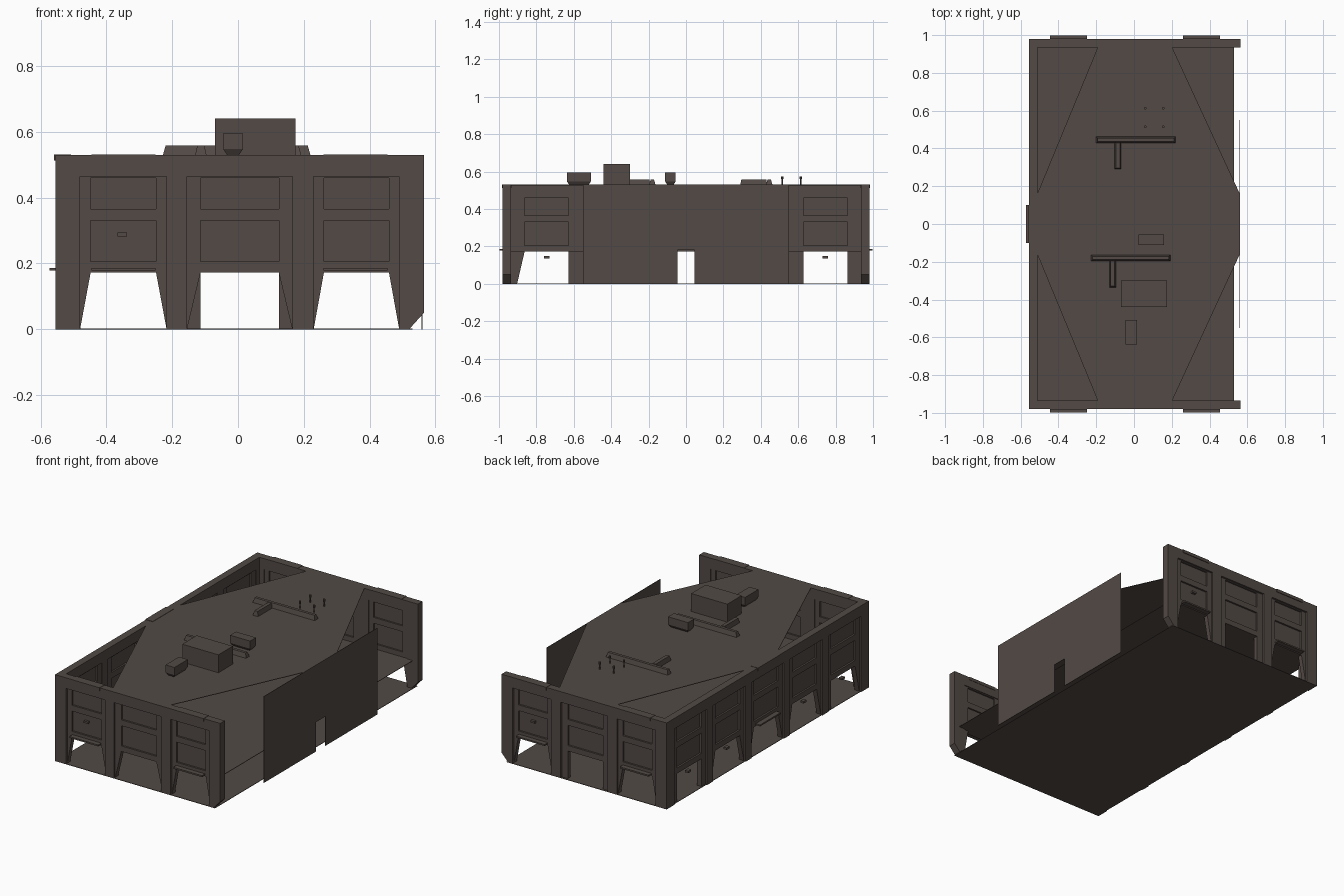
import bpy, bmesh, math
from mathutils import Vector

old = bpy.data.objects.get("Cube")
if old:
    bpy.data.objects.remove(old, do_unlink=True)

mat = bpy.data.materials.new("dark_brown_stone")
mat.use_nodes = True
COLOUR = (0.085, 0.068, 0.06, 1)
mat.diffuse_color = COLOUR
mat.node_tree.nodes["Principled BSDF"].inputs["Base Color"].default_value = COLOUR

TOP, CEIL, HEAD = 0.53, 0.172, 0.465   # wall top, opening top, bay top


def finish(name, bm):
    bmesh.ops.recalc_face_normals(bm, faces=bm.faces)
    mesh = bpy.data.meshes.new(name)
    bm.to_mesh(mesh)
    bm.free()
    mesh.materials.append(mat)
    ob = bpy.data.objects.new(name, mesh)
    bpy.context.collection.objects.link(ob)
    return ob


def prism(bm, pts, d0, d1, place):
    """Extrude a (u, z) outline from depth d0 to d1 and place it."""
    a = [bm.verts.new(place(u, d0, z)) for u, z in pts]
    b = [bm.verts.new(place(u, d1, z)) for u, z in pts]
    bm.faces.new(a)
    bm.faces.new(b)
    for i in range(len(a)):
        j = (i + 1) % len(a)
        bm.faces.new((a[i], a[j], b[j], b[i]))


def rect(u0, u1, z0, z1):
    return [(u0, z0), (u1, z0), (u1, z1), (u0, z1)]


def box(name, x, y, z, taper=0.0):
    """Box from ranges; taper pulls in the bottom (+) or the top (-)."""
    bm = bmesh.new()
    lo, hi = max(taper, 0), max(-taper, 0)
    rings = []
    for h, t in ((z[0], lo), (z[1], hi)):
        rings.append([bm.verts.new((px, py, h)) for px, py in
                      rect(x[0] + t, x[1] - t, y[0] + t, y[1] - t)])
    bm.faces.new(rings[0])
    bm.faces.new(rings[1])
    for i in range(4):
        j = (i + 1) % 4
        bm.faces.new((rings[0][i], rings[0][j], rings[1][j], rings[1][i]))
    return finish(name, bm)


def bay(bm, u0, u1, s, place, square):
    """Recessed bay: splayed stiles, rails and two sunken panels."""
    for edge, inner, sq in ((u0, u0 + s, square[0]), (u1, u1 - s, square[1])):
        foot = [(inner, 0)] if sq else []
        prism(bm, [(edge, 0)] + foot + [(inner, CEIL), (inner, HEAD), (edge, HEAD)],
              -0.04, -0.012, place)
    for z0, z1 in ((CEIL, 0.206), (0.33, 0.366), (0.46, HEAD)):
        prism(bm, rect(u0 + s, u1 - s, z0, z1), -0.04, -0.012, place)
    prism(bm, rect(u0 + s, u1 - s, CEIL, HEAD), -0.03, -0.023, place)


def wall(name, ends, bays, place, chamfer=False):
    """Piers and a header around a row of bays (u0, u1, stile, square)."""
    bm = bmesh.new()
    edges = [ends[0]] + [e for b in bays for e in b[:2]] + [ends[1]]
    for u0, u1 in zip(edges[::2], edges[1::2]):
        pts = rect(u0, u1, 0, HEAD)
        if chamfer and u1 == ends[1]:
            pts[1:2] = [(u1 - 0.045, 0), (u1, 0.05)]
        prism(bm, pts, -0.045, 0, place)
    prism(bm, rect(ends[0], ends[1], HEAD, TOP), -0.045, 0, place)
    for u0, u1, s, square in bays:
        bay(bm, u0, u1, s, place, square)
    finish(name, bm)


def trim(name, u0, u1, place):
    """Window sill and the matching coping block above it."""
    bm = bmesh.new()
    prism(bm, rect(u0, u1, 0.178, 0.187), -0.04, 0.018, place)
    prism(bm, rect(u0, u1, 0.513, TOP + 0.002), -0.047, 0.004, place)
    finish(name, bm)


def lamp(name, u, z, place):
    bm = bmesh.new()
    prism(bm, rect(u - 0.014, u + 0.014, z - 0.006, z + 0.006), -0.03, -0.008, place)
    finish(name, bm)


def front(u, d, z):
    return Vector((u, -0.98 - d, z))


def back(u, d, z):
    return Vector((u, 0.98 + d, z))


def side(u, d, z):
    return Vector((-0.555 - d, u, z))


# End walls: three bays each
SPLAY, SQUARE = (False, False), (True, True)
for label, place, middle in (("front", front, SPLAY), ("back", back, SQUARE)):
    bays = [(-0.48, -0.217, 0.032, SPLAY), (-0.155, 0.165, 0.041, middle),
            (0.23, 0.49, 0.031, SPLAY)]
    wall(label + "_wall", (-0.555, 0.565), bays, place, chamfer=True)
    trim(label + "_trim_a", -0.445, -0.25, place)
    trim(label + "_trim_b", 0.26, 0.455, place)
lamp("front_lamp", -0.352, 0.288, front)
lamp("back_lamp", 0.36, 0.288, back)

# Long side wall: five bays
bays = []
for i in range(-2, 3):
    c = 0.3725 * i
    square = (i == 2, abs(i) == 2)
    bays.append((c - 0.158, c + 0.158, 0.04, square))
    if i:
        lamp("side_lamp", c, 0.142, side)
wall("side_wall", (-0.98, 0.98), bays, side)
trim("side_trim", -0.1, 0.1, side)

# Plain party wall with a doorway on the open side
bm = bmesh.new()
prism(bm, [(-0.55, 0), (-0.045, 0), (-0.045, 0.18), (0.045, 0.18), (0.045, 0),
           (0.55, 0), (0.55, TOP), (-0.55, TOP)], 0, 0.003,
      lambda u, d, z: Vector((0.558 + d, u, z)))
finish("party_wall", bm)

# Floors and the cut-cornered roof
box("ground_floor", (-0.55, 0.53), (-0.98, 0.98), (0, 0.003))
box("upper_floor", (-0.53, 0.53), (-0.95, 0.95), (0.172, 0.175))
bm = bmesh.new()
half = [(0.56, 0.16), (0.2, 0.94), (-0.19, 0.94), (-0.51, 0.165)]
prism(bm, half + [(x, -y) for x, y in reversed(half)], TOP - 0.003, TOP,
      lambda u, d, z: Vector((u, z, d)))
finish("roof", bm)

# Rooftop plant boxes
box("large_roof_unit", (-0.07, 0.175), (-0.44, -0.3), (TOP, 0.64))
for name, x, y in (("small_roof_unit_a", (-0.045, 0.015), (-0.637, -0.508)),
                   ("small_roof_unit_b", (0.025, 0.16), (-0.112, -0.055))):
    box(name + "_base", x, y, (TOP, 0.548), taper=0.012)
    box(name, x, y, (0.548, 0.595))

# T-shaped ducts
for name, cx, y in (("duct_a", -0.018, -0.18), ("duct_b", 0.01, 0.445)):
    box(name + "_run", (cx - 0.21, cx + 0.21), (y - 0.017, y + 0.017),
        (TOP, 0.558), taper=-0.008)
    box(name + "_branch", (cx - 0.112, cx - 0.078), (y - 0.155, y - 0.01),
        (TOP, 0.558), taper=-0.006)

# Vent pipes with caps
for x in (0.06, 0.155):
    for y in (0.515, 0.613):
        for name, r, z0, z1 in (("vent_pipe", 0.004, TOP, 0.565),
                                ("vent_cap", 0.007, 0.56, 0.575)):
            bm = bmesh.new()
            bmesh.ops.create_cone(bm, cap_ends=True, segments=8, radius1=r,
                                  radius2=r, depth=z1 - z0)
            bmesh.ops.translate(bm, verts=bm.verts, vec=(x, y, (z0 + z1) / 2))
            finish(name, bm)
